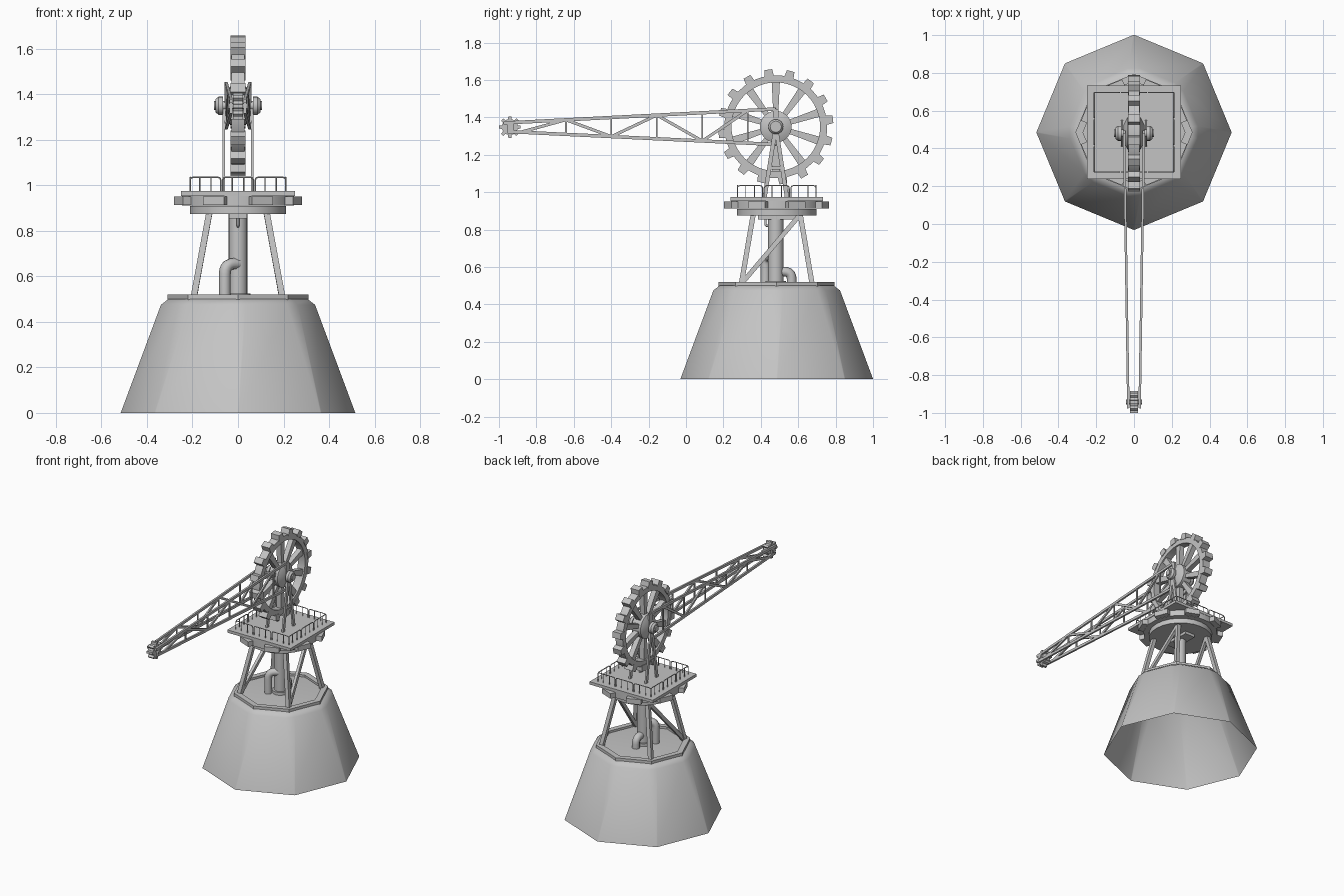
import bpy, bmesh
from math import sin, cos, pi, radians
from mathutils import Vector, Matrix

cube = bpy.data.objects.get("Cube")
if cube:
    bpy.data.objects.remove(cube)

grey = bpy.data.materials.new("plain_grey")
grey.use_nodes = True
GREY = (0.55, 0.55, 0.55, 1)
grey.diffuse_color = GREY
grey.node_tree.nodes["Principled BSDF"].inputs["Base Color"].default_value = GREY

CY = 0.485   # tower axis
HUB = 1.35   # wheel height


def finish(name, bm, smooth=True, recalc=True):
    if recalc:
        bmesh.ops.recalc_face_normals(bm, faces=bm.faces)
    me = bpy.data.meshes.new(name)
    bm.to_mesh(me)
    bm.free()
    me.materials.append(grey)
    if smooth:
        me.shade_smooth()
        me.set_sharp_from_angle(angle=radians(35))
    ob = bpy.data.objects.new(name, me)
    bpy.context.collection.objects.link(ob)
    return ob


def lathe(name, profile, center, segs=32, axis='Z', closed=False, phase=0.0):
    """Spin (radius, height) points about an axis; open profiles get capped."""
    bm = bmesh.new()
    rings = []
    for r, h in profile:
        ring = []
        for k in range(segs):
            a = phase + 2 * pi * k / segs
            u, v = r * cos(a), r * sin(a)
            ring.append(bm.verts.new(Vector(center) + Vector((u, v, h) if axis == 'Z' else (h, u, v))))
        rings.append(ring)
    pairs = list(zip(rings, rings[1:])) + ([(rings[-1], rings[0])] if closed else [])
    for lo, hi in pairs:
        for k in range(segs):
            n = (k + 1) % segs
            bm.faces.new((lo[k], lo[n], hi[n], hi[k]))
    if not closed:
        bm.faces.new(rings[0])
        bm.faces.new(rings[-1])
    return finish(name, bm)


def disc(name, r, h0, h1, center, **kw):
    return lathe(name, [(r, h0), (r, h1)], center, **kw)


def bar(name, a, b, thick, depth, end_scale=1.0):
    """Box between two points; 'thick' runs along x, 'depth' across it."""
    a, b = Vector(a), Vector(b)
    d = (b - a).normalized()
    side = Vector((1, 0, 0)) if abs(d.x) < 0.9 else Vector((0, 1, 0))
    side = (side - d * side.dot(d)).normalized()
    up = d.cross(side)
    bm = bmesh.new()
    bmesh.ops.create_cube(bm, size=1)
    for v in bm.verts:
        s = end_scale if v.co.z > 0 else 1.0
        v.co = (a if v.co.z < 0 else b) + side * v.co.x * thick + up * v.co.y * depth * s
    return finish(name, bm, smooth=False)


def box(name, center, size):
    bm = bmesh.new()
    bmesh.ops.create_cube(bm, size=1, matrix=Matrix.Translation(center) @ Matrix.Diagonal((*size, 1)))
    return finish(name, bm, smooth=False)


def tube(name, points, r, fillet, sides=2):
    """Round pipe along a path with rounded corners."""
    pts = [Vector(p) for p in points]
    path = [pts[0]]
    for p, c, n in zip(pts, pts[1:], pts[2:]):
        s, e = c + (p - c).normalized() * fillet, c + (n - c).normalized() * fillet
        for i in range(6):
            t = i / 5
            path.append(s * (1 - t) ** 2 + c * 2 * t * (1 - t) + e * t * t)
    path.append(pts[-1])
    cu = bpy.data.curves.new(name, 'CURVE')
    cu.dimensions = '3D'
    cu.bevel_depth, cu.bevel_resolution, cu.use_fill_caps = r, sides, True
    sp = cu.splines.new('POLY')
    sp.points.add(len(path) - 1)
    for q, p in zip(sp.points, path):
        q.co = (*p, 1)
    sp.use_smooth = True
    cu.materials.append(grey)
    ob = bpy.data.objects.new(name, cu)
    bpy.context.collection.objects.link(ob)
    return ob


# Base: open-bottomed octagon whose corners round off towards the top
bm = bmesh.new()
rings = []
for r, z, f in [(0.517, 0, 0.01), (0.352, 0.475, 0.13), (0.318, 0.5, 0.13), (0.27, 0.505, 0.13)]:
    corner = [Vector((r * cos(k * pi / 4), CY + r * sin(k * pi / 4), z)) for k in range(8)]
    ring = []
    for k in range(8):
        for other in (corner[k - 1], corner[(k + 1) % 8]):
            ring.append(bm.verts.new(corner[k].lerp(other, f)))
    rings.append(ring)
for lo, hi in zip(rings, rings[1:]):
    for k in range(16):
        bm.faces.new((lo[k], lo[(k + 1) % 16], hi[(k + 1) % 16], hi[k]))
bm.faces.new(rings[-1])
finish("base_shell", bm)
lathe("base_rim", [(0.31, 0.495), (0.31, 0.52), (0.27, 0.52), (0.27, 0.495)], (0, CY, 0), 8, closed=True)

# Column and pipes
disc("column", 0.041, 0.5, 0.88, (0, 0.48, 0), segs=20)
disc("column_foot", 0.055, 0.5, 0.525, (0, 0.48, 0), segs=20)
tube("tall_pipe", [(-0.058, 0.425, 0.5), (-0.058, 0.425, 0.655), (0, 0.46, 0.655)], 0.026, 0.045)
tube("short_pipe", [(0, 0.565, 0.5), (0, 0.565, 0.575), (0, 0.48, 0.575)], 0.026, 0.04)
tube("drain_pipe", [(0, 0.425, 0.86), (0, 0.425, 0.82), (0, 0.46, 0.82)], 0.006, 0.01)

# Splayed legs and side braces
for s in (-1, 1):
    for t in (-1, 1):
        bar("leg", (s * 0.195, CY + t * 0.19, 0.505), (s * 0.125, CY + t * 0.125, 0.885), 0.027, 0.027)
    bar("side_brace", (s * 0.19, 0.3, 0.515), (s * 0.125, 0.61, 0.88), 0.02, 0.025)

# Turntable and platform
box("turntable_mount", (0, CY, 0.866), (0.08, 0.2, 0.022))
disc("turntable_lower", 0.212, 0.875, 0.91, (0, CY, 0), segs=24)
disc("turntable_upper", 0.25, 0.912, 0.955, (0, CY, 0), segs=16, phase=pi / 16)
for k in range(8):
    a = (k + 0.5) * pi / 4
    d = Vector((cos(a), sin(a), 0))
    c = Vector((0, CY, 0.932))
    ob = box("turntable_tooth", (0, 0, 0), (0.08, 0.1, 0.036))
    ob.matrix_world = Matrix.Translation(c + d * 0.243) @ Matrix.Rotation(a, 4, 'Z')
box("platform", (0, CY, 0.964), (0.5, 0.495, 0.02))

# Railings: three hoops per side
for k in range(4):
    turn = Matrix.Translation((0, CY, 0)) @ Matrix.Rotation(k * pi / 2, 4, 'Z')
    for off in (-0.143, 0, 0.143):
        def at(x, z):
            return turn @ Vector((off + x, -0.21, z))
        tube("railing_hoop", [at(-0.067, 0.97), at(-0.067, 1.035), at(0.067, 1.035), at(0.067, 0.97)], 0.0032, 0.015, 1)
        for x in (-0.025, 0.025):
            tube("railing_post", [at(x, 0.97), at(x, 1.035)], 0.0025, 0.01, 1)

# Toothed wheel with flared spokes
C = Vector((0, 0.48, HUB))


def spoke_dir(a):
    return Vector((0, cos(a), sin(a)))


lathe("wheel_rim", [(0.275, -0.028), (0.275, 0.028), (0.237, 0.028), (0.237, -0.028)], C, 48, 'X', True)
for k in range(16):
    d = spoke_dir(radians(7.5) + k * pi / 8)
    bar("wheel_tooth", C + d * 0.265, C + d * 0.308, 0.064, 0.052, 0.8)
for k in range(10):
    d = spoke_dir(radians(18) + k * pi / 5)
    bar("wheel_spoke", C + d * 0.06, C + d * 0.245, 0.036, 0.026, 1.7)
lathe("wheel_hub", [(0.045, -0.055), (0.085, -0.035), (0.085, 0.035), (0.045, 0.055)], C, 24, 'X')
lathe("axle", [(0.02, -0.106), (0.02, 0.106)], C, 12, 'X')

# Axle caps, wheel supports and the boom trusses, mirrored left and right
def top(s, y):
    t = (y + 0.97) / 1.45
    return Vector((s * (0.03 + 0.022 * t), y, 1.37 + 0.075 * t))


def bottom(s, y):
    t = (y + 0.97) / 1.45
    return Vector((s * (0.03 + 0.022 * t), y, 1.325 - 0.07 * t))


for s in (-1, 1):
    lathe("axle_cap", [(0.04, s * 0.066), (0.04, s * 0.085), (0.03, s * 0.098)], C, 16, 'X')
    for foot in (0.42, 0.54):
        bar("wheel_support", (s * 0.063, foot, 0.97), (s * 0.063, 0.48, HUB), 0.012, 0.022)
    bar("support_crossbar", (s * 0.063, 0.445, 1.13), (s * 0.063, 0.515, 1.13), 0.01, 0.016)
    bar("boom_top_chord", top(s, -0.975), top(s, 0.48), 0.013, 0.018)
    bar("boom_bottom_chord", bottom(s, -0.955), bottom(s, 0.48), 0.013, 0.018)
    bar("boom_end_plate", bottom(s, 0.48), top(s, 0.48), 0.014, 0.03)
    for i in range(6):
        y = -0.885 + i * 0.243
        if i:
            bar("boom_upright", bottom(s, y), top(s, y), 0.008, 0.009)
        if i < 5:
            a, b = (top, bottom) if i % 2 else (bottom, top)
            bar("boom_diagonal", a(s, y), b(s, y + 0.243), 0.011, 0.016)
    bar("boom_tip_plate", bottom(s, -0.94), top(s, -0.94), 0.012, 0.035)

# Small toothed roller at the boom tip
T = Vector((0, -0.942, 1.348))
lathe("tip_roller", [(0.043, -0.02), (0.043, 0.02)], T, 16, 'X')
lathe("tip_axle", [(0.014, -0.042), (0.014, 0.042)], T, 10, 'X')
for k in range(8):
    d = spoke_dir(k * pi / 4)
    bar("tip_roller_tooth", T + d * 0.035, T + d * 0.058, 0.044, 0.02, 0.8)
